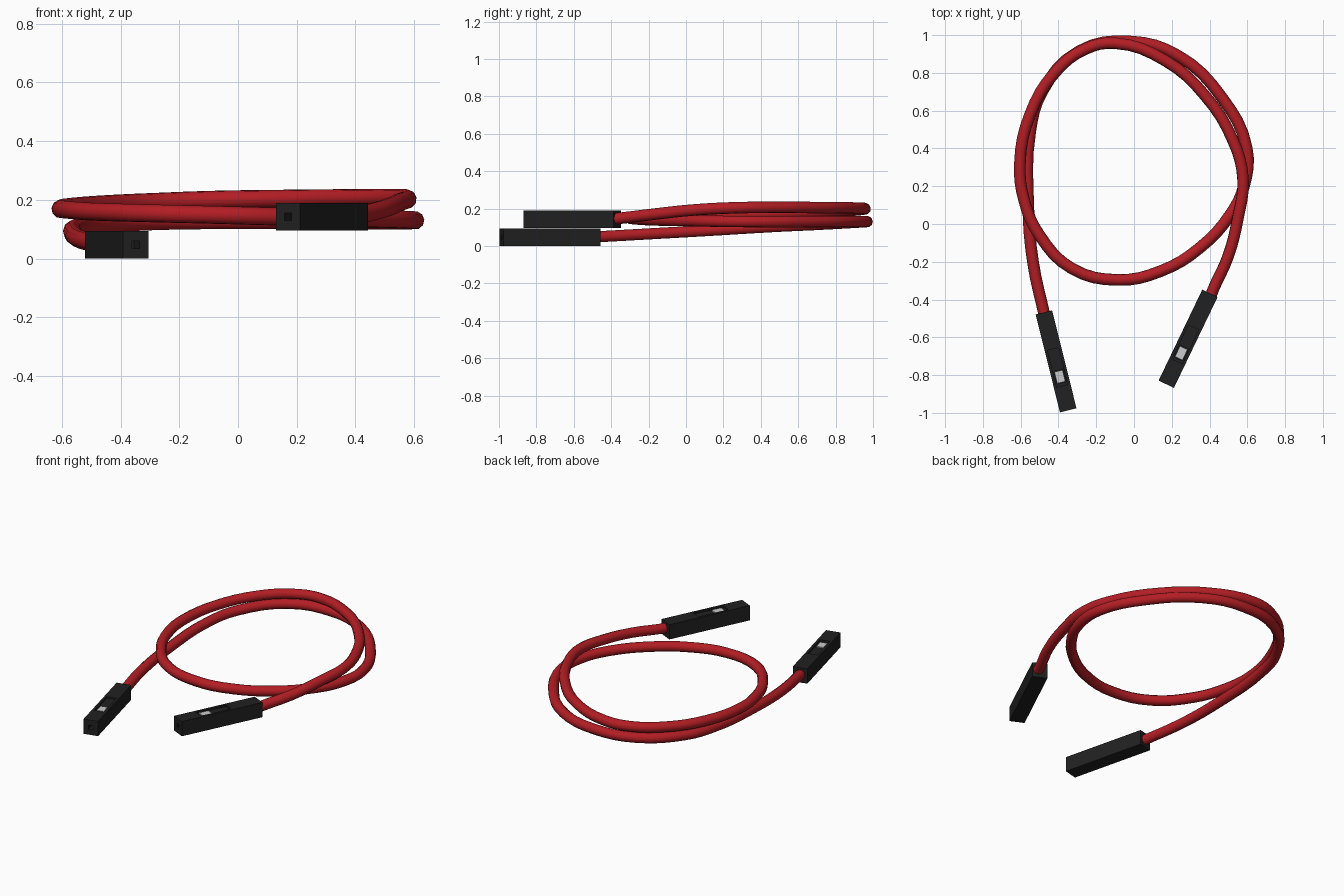
import bpy, math
from mathutils import Matrix, Vector

if "Cube" in bpy.data.objects:
    bpy.data.objects.remove(bpy.data.objects["Cube"])


def material(name, rgb):
    m = bpy.data.materials.new(name)
    m.diffuse_color = (*rgb, 1)
    m.use_nodes = True
    m.node_tree.nodes["Principled BSDF"].inputs["Base Color"].default_value = m.diffuse_color
    return m


RED = material("red_insulation", (0.45, 0.013, 0.018))
BLACK = material("black_plastic", (0.015, 0.015, 0.015))
METAL = material("contact_metal", (0.6, 0.6, 0.6))

# Cable: one and a half turns, rising from the low plug to the high plug
path = [
    (-.47, -.50, .048), (-.535, -.20, .065), (-.56, .10, .082), (-.55, .487, .105),
    (-.487, .70, .115), (-.29, .915, .127), (-.02, .966, .131), (.235, .89, .131),
    (.465, .67, .13), (.597, .40, .13), (.582, .20, .132), (.51, .05, .135),
    (.35, -.125, .138), (.14, -.25, .143), (-.085, -.296, .149), (-.33, -.235, .155),
    (-.50, -.06, .16), (-.58, .12, .166), (-.604, .32, .17), (-.55, .58, .178),
    (-.42, .80, .187), (-.26, .925, .194), (-.10, .957, .2), (.165, .865, .204),
    (.376, .68, .206), (.525, .44, .207), (.577, .24, .204), (.55, .03, .192),
    (.497, -.175, .17), (.418, -.35, .149), (.404, -.39, .145)]
curve = bpy.data.curves.new("cable", 'CURVE')
curve.dimensions = '3D'
curve.bevel_depth = 0.031
curve.bevel_resolution = 3
curve.resolution_u = 4
spline = curve.splines.new('BEZIER')
spline.bezier_points.add(len(path) - 1)
for bp, co in zip(spline.bezier_points, path):
    bp.co = co
    bp.handle_left_type = bp.handle_right_type = 'AUTO'
cable = bpy.data.objects.new("cable", curve)
bpy.context.collection.objects.link(cable)
bpy.context.view_layer.objects.active = cable
cable.select_set(True)
bpy.ops.object.convert(target='MESH')
cable = bpy.context.object
cable.data.materials.clear()
cable.data.materials.append(RED)
bpy.ops.object.shade_smooth_by_angle(angle=math.radians(50))


def box(name, lo, hi, mat):
    """Box between two corners, in plug space (x runs from wire to tip)."""
    bpy.ops.mesh.primitive_cube_add(size=1)
    o = bpy.context.object
    o.name = name
    lo, hi = Vector(lo), Vector(hi)
    o.data.transform(Matrix.Translation((lo + hi) / 2) @ Matrix.Diagonal((*(hi - lo), 1)))
    o.data.materials.append(mat)
    return o


def plug(side, start, tip, z):
    length, w, h = 0.534, 0.045, 0.094
    housing = box(side + "_plug_housing", (0, -w, 0), (length, w, h), BLACK)
    # Shallow latch step, deeper window, wire bore and pin socket
    cuts = [((.20, -.03, h - .01), (.40, .03, h + .05)),
            ((.315, -.024, h - .03), (.385, .024, h + .05)),
            ((length - .08, -.013, h / 2 - .013), (length + .05, .013, h / 2 + .013))]
    for lo, hi in cuts:
        cutter = box("cutter", lo, hi, BLACK)
        mod = housing.modifiers.new("cut", 'BOOLEAN')
        mod.operation = 'DIFFERENCE'
        mod.object = cutter
        bpy.context.view_layer.objects.active = housing
        bpy.ops.object.modifier_apply(modifier=mod.name)
        bpy.data.objects.remove(cutter)
    # Metal contact showing in the window
    contact = box(side + "_plug_contact", (.32, -.022, h - .04), (.382, .022, h - .006), METAL)
    d = Vector(tip) - Vector(start)
    place = Matrix.Translation((*start, z)) @ Matrix.Rotation(math.atan2(d.y, d.x), 4, 'Z')
    for o in (housing, contact):
        o.matrix_world = place


plug("left", (-.477, -.468), (-.348, -.987), 0)
plug("right", (.402, -.367), (.171, -.848), .096)
